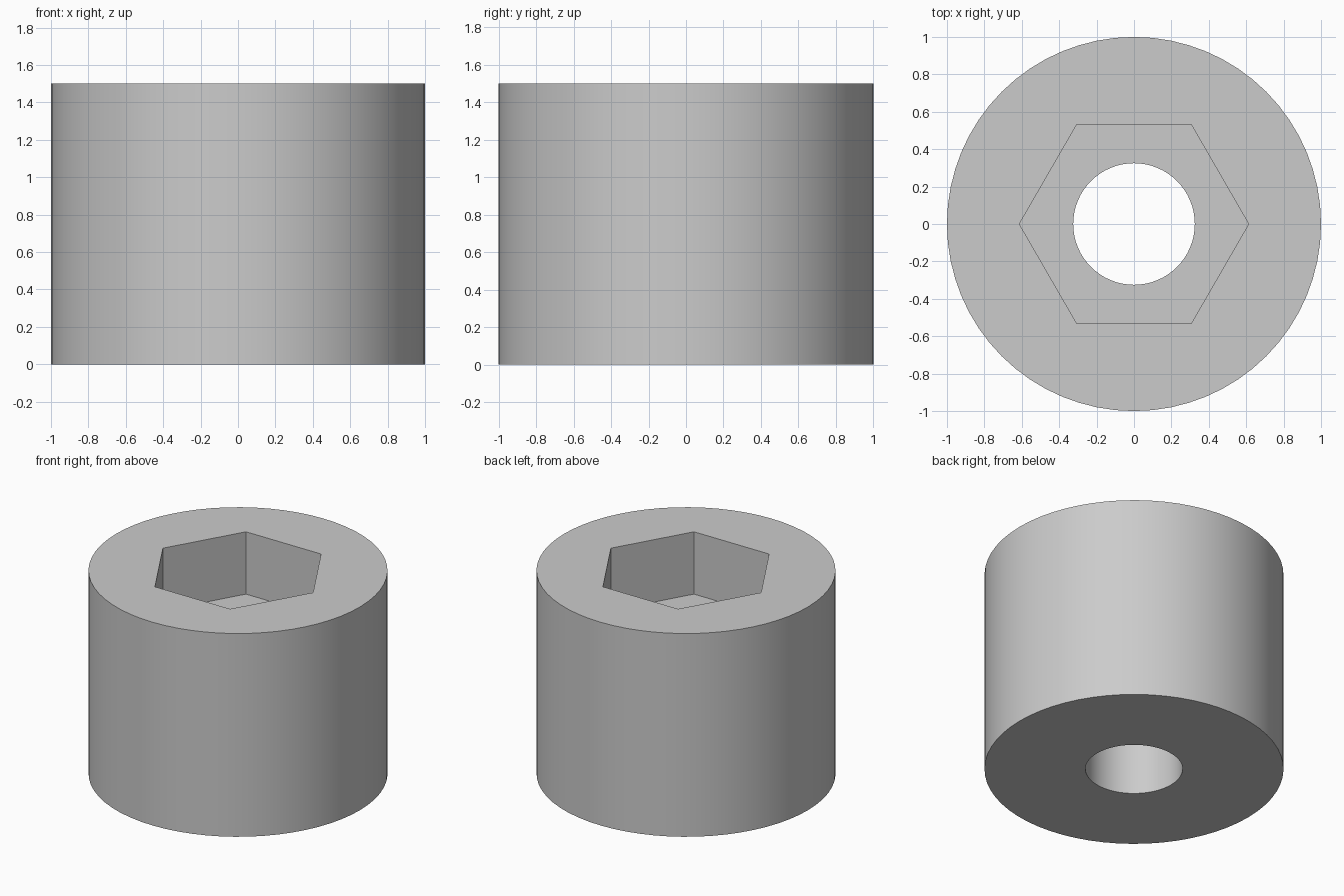
import bpy
import math

cube = bpy.data.objects.get("Cube")
if cube:
    bpy.data.objects.remove(cube, do_unlink=True)

HEIGHT = 1.5
SOCKET_FLOOR = 1.04

grey = bpy.data.materials.new("plain grey")
grey.use_nodes = True
colour = (0.6, 0.6, 0.6, 1)
grey.diffuse_color = colour
grey.node_tree.nodes["Principled BSDF"].inputs["Base Color"].default_value = colour


def prism(name, sides, radius, bottom, top, turn=0):
    """Upright prism between two heights."""
    bpy.ops.mesh.primitive_cylinder_add(
        vertices=sides, radius=radius, depth=top - bottom,
        location=(0, 0, (bottom + top) / 2), rotation=(0, 0, turn))
    obj = bpy.context.object
    obj.name = name
    obj.data.materials.append(grey)
    return obj


def cut(target, cutter):
    """Subtract the cutter for good and remove it."""
    mod = target.modifiers.new("cut", "BOOLEAN")
    mod.operation = "DIFFERENCE"
    mod.solver = "EXACT"
    mod.object = cutter
    bpy.context.view_layer.objects.active = target
    bpy.ops.object.modifier_apply(modifier=mod.name)
    bpy.data.objects.remove(cutter, do_unlink=True)


# Round body
body = prism("socket_sleeve", 64, 1, 0, HEIGHT)

# Through bore, then hexagonal socket with corners on the x axis
cut(body, prism("bore_cutter", 64, 0.325, -0.2, HEIGHT + 0.2))
cut(body, prism("hex_cutter", 6, 0.613, SOCKET_FLOOR, HEIGHT + 0.2, math.radians(30)))

# Smooth round walls, crisp edges
bpy.ops.object.select_all(action="DESELECT")
body.select_set(True)
bpy.context.view_layer.objects.active = body
bpy.ops.object.shade_smooth_by_angle(angle=math.radians(30))
